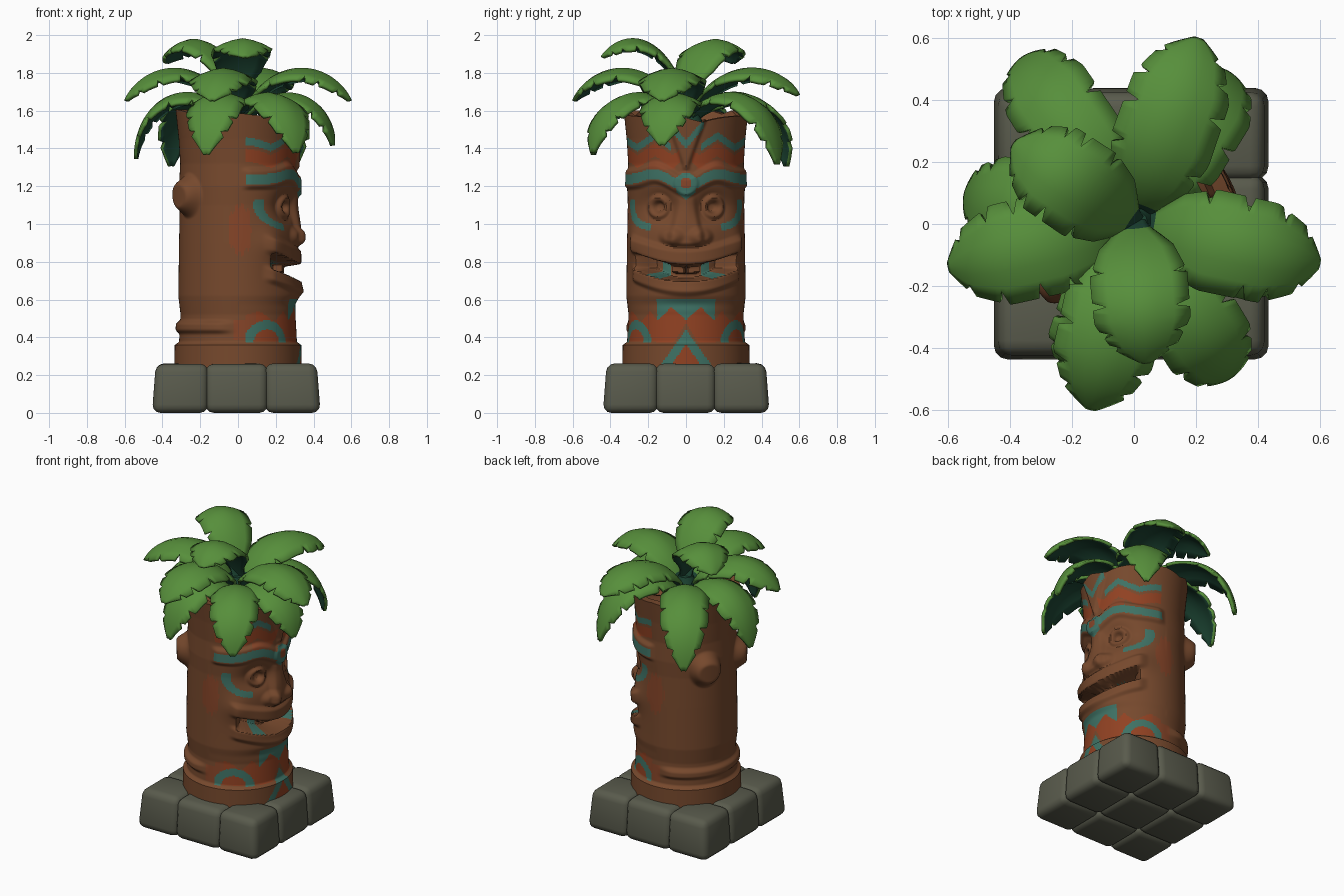
import bpy, bmesh, math, random
from math import sin, cos, pi, hypot, exp, radians
from mathutils import Vector

if "Cube" in bpy.data.objects:
    bpy.data.objects.remove(bpy.data.objects["Cube"])

rng = random.Random(4)

def mat(name, rgb):
    m = bpy.data.materials.new(name)
    m.diffuse_color = (*rgb, 1)
    m.use_nodes = True
    m.node_tree.nodes["Principled BSDF"].inputs["Base Color"].default_value = m.diffuse_color
    return m

WOOD = mat("brown wood", (0.182, 0.066, 0.026))
RED = mat("orange paint", (0.28, 0.053, 0.016))
FADED = mat("faded orange paint", (0.235, 0.058, 0.021))
TEAL = mat("teal paint", (0.048, 0.165, 0.127))
STONE = mat("grey stone", (0.1, 0.104, 0.073))
LEAF = mat("leaf green", (0.095, 0.275, 0.044))
DARK = mat("dark leaf underside", (0.012, 0.06, 0.034))

def make(name, bm, mats, angle=35):
    me = bpy.data.meshes.new(name)
    bm.to_mesh(me)
    bm.free()
    ob = bpy.data.objects.new(name, me)
    bpy.context.collection.objects.link(ob)
    for m in mats:
        me.materials.append(m)
    bpy.ops.object.select_all(action='DESELECT')
    ob.select_set(True)
    bpy.context.view_layer.objects.active = ob
    bpy.ops.object.shade_smooth_by_angle(angle=radians(angle))
    return ob

def interp(pts, x):
    for (a, fa), (b, fb) in zip(pts, pts[1:]):
        if x <= b:
            return fa + (fb - fa) * max(0, (x - a) / (b - a))
    return pts[-1][1]

def step(d, w=0.012):
    """1 where d < 0, falling smoothly to 0 at d = w."""
    t = min(1, max(0, 1 - d / w))
    return t * t * (3 - 2 * t)

def gauss(a, b):
    return exp(-a * a - b * b)

def tri(u, p):
    return 4 * abs((u / p) % 1 - 0.5) - 1

# ---- carved pole: radius and paint as functions of angle and height ----
PROFILE = [(0.24, .337), (0.36, .335), (0.375, .312), (0.45, .308), (0.52, .304), (0.62, .316), (0.9, .312),
           (1.1, .308), (1.2, .312), (1.32, .306), (1.45, .314), (1.62, .332)]

def brow_z(u):
    return 1.24 - 0.045 * exp(-(u / 0.07) ** 2) + 0.03 * exp(-((u - 0.17) / 0.07) ** 2)

def radius(th, z):
    r = interp(PROFILE, z)
    a = abs(th)
    # stubs and ledge round the back
    r += 0.065 * step(hypot((a - radians(148)) / 0.3, (z - 1.15) / 0.1) - 0.55, 0.7)
    r += 0.022 * step(abs(z - 0.455) - 0.012, 0.03) * step(1.95 - a, 0.4)
    if cos(th) < 0.02:
        return r
    u = 0.32 * abs(sin(th))
    front = step(a - 1.35, 0.2)
    # brow, forehead disc and forehead peak
    r += 0.018 * front * step(abs(z - brow_z(u)) - 0.035, 0.03)
    r += 0.008 * step(hypot(u, z - 1.215) - 0.055)
    r += 0.02 * step(u - 0.35 * max(0, z - 1.31), 0.03) * step(1.31 - z, 0.04)
    # eyes
    e = hypot(u - 0.16, z - 1.09)
    r -= 0.055 * gauss((u - 0.15) / 0.09, (z - 1.09) / 0.075)
    r += 0.03 * step(e - 0.045, 0.03) - 0.02 * step(e - 0.018, 0.018)
    # nose
    if z > 0.86:
        k = max(0, min(1, (1.16 - z) / 0.22))
        end = step(0.9 - z, 0.03)
        r += (0.008 + 0.02 * k) * step(u - 0.025 - 0.035 * k, 0.04) * end * step(z - 1.13, 0.05)
        r += 0.024 * step(hypot((u - 0.08) / 1.3, z - 0.935) - 0.02, 0.04)
    # cheeks and chin
    r += 0.02 * gauss((a - 1.0) / 0.25, (z - 0.9) / 0.08)
    r += 0.012 * gauss(u / 0.17, (z - 0.63) / 0.04)
    r -= 0.008 * gauss(u / 0.22, (z - 0.575) / 0.025)
    # lips, mouth opening and teeth
    d = z - (0.742 + 0.9 * u * u)
    lip = step(u - 0.26, 0.035)
    r += 0.022 * lip * step(abs(d - 0.082) - 0.025, 0.035)
    r += 0.022 * lip * step(abs(d + 0.075) - 0.02, 0.035)
    gap = step(u - 0.25, 0.02) * step(abs(d) - 0.03, 0.016)
    tooth = step(d * -1 - 0.002, 0.006) * step(abs(u - 0.055) - 0.045, 0.008)
    r -= gap * (0.12 - 0.05 * tooth)
    return r

def paint(th, z):
    a = abs(th)
    u = 0.32 * abs(sin(th))
    # side cheek patch
    if hypot((a - 1.53) / 0.2, (z - 0.97) / 0.13) < 1 - 0.12 * sin(th * 60):
        return 2
    if a > 1.45:
        return 2 if a < 1.65 and 0.385 < z < 0.49 else 0
    if z > 1.29:
        # forehead zigzags
        w = 0.032 * tri(u + 0.02, 0.19)
        if u < 0.09 and abs(z - 1.42 - 1.25 * u) < 0.024:
            return 3
        if u > 0.08 and abs(z - 1.435 - w) < 0.02:
            return 3
        if u > 0.03 and abs(z - 1.362 - w) < 0.034:
            return 1
        return 2 if z < 1.345 and 0.06 < u < 0.2 else 0
    if z > 1.1:
        # brow stripe and disc
        e = hypot(u, z - 1.215)
        if e < 0.028:
            return 2
        if e < 0.058 or abs(z - brow_z(u) + 0.003) < 0.027:
            return 3
        if u < 0.05 and 1.125 + 0.9 * u < z < 1.22:
            return 3
    # crescent beside the eye
    s = 0.32 * a
    if 0.8 < hypot((s - 0.18) / 0.22, (z - 1.1) / 0.125) < 1.08 and s > 0.21 and z < 1.13:
        return 3
    # painted gums
    if 0.13 < u < 0.2 and abs(z - (0.735 + 0.9 * u * u)) < 0.04:
        return 3
    if z < 0.605:
        # chevrons below the chin
        c = z + 1.5 * u
        if u < 0.16:
            if c < 0.365:
                return 1
            if c < 0.445:
                return 3
            if z > 0.525 + 0.035 * tri(u + 0.08, 0.16) and z < 0.62 - 0.1 * u:
                return 3
            return 1 if c > 0.475 and z > 0.37 else 0
        h = hypot((a - 1.05) / 0.42, (z - 0.37) / 0.12)
        if 0.6 < h < 1 and z > 0.375:
            return 3
        if 0.38 < z < 0.51 + 0.03 * tri(u, 0.1):
            return 1 if a < 1.25 else 2
    return 0

NA, NZ = 240, 200
bm = bmesh.new()
rows = []
for k in range(NZ + 1):
    row = []
    for i in range(NA):
        th = -pi + 2 * pi * i / NA
        top = 1.575 - 0.025 * cos(th) + 0.012 * tri(th + 0.4 * sin(3 * th), 1.1)
        z = 0.24 + 1.32 * k / NZ
        if z > 1.46:
            z = 1.46 + (z - 1.46) / 0.1 * (top - 1.46)
        r = radius(th, z)
        row.append(bm.verts.new((r * cos(th), r * sin(th), z)))
    rows.append(row)
# top rim stepping down to a hollow end
for f, dz in ((0.86, 0.0), (0.8, -0.05), (0.02, -0.05)):
    rows.append([bm.verts.new((v.co.x * f, v.co.y * f, v.co.z + dz)) for v in rows[NZ]])
for k in range(len(rows) - 1):
    for i in range(NA):
        j = (i + 1) % NA
        f = bm.faces.new((rows[k][i], rows[k][j], rows[k + 1][j], rows[k + 1][i]))
        if k < NZ:
            c = f.calc_center_median()
            f.material_index = paint(-pi + 2 * pi * (i + 0.5) / NA, c.z)
bm.faces.new(rows[-1])
bm.faces.new(rows[0][::-1])
make("carved_pole", bm, [WOOD, RED, FADED, TEAL])

# ---- base of nine worn stones ----
XS, YS = (-0.455, -0.165, 0.15, 0.437), (-0.44, -0.155, 0.15, 0.442)
for i in range(3):
    for j in range(3):
        bm = bmesh.new()
        bmesh.ops.create_cube(bm, size=1)
        for v in bm.verts:
            x = XS[i + (v.co.x > 0)]
            y = YS[j + (v.co.y > 0)]
            # neighbours overlap a little, outer sides lean in
            x += 0.008 * (1 if v.co.x > 0 else -1) * (abs(x) < 0.3)
            y += 0.008 * (1 if v.co.y > 0 else -1) * (abs(y) < 0.3)
            if v.co.z > 0:
                x -= 0.02 * (x > 0.4) - 0.02 * (x < -0.4)
                y -= 0.02 * (y > 0.4) - 0.02 * (y < -0.4)
            v.co = (x, y, 0.262 + rng.uniform(-0.004, 0.002) if v.co.z > 0 else 0)
        bmesh.ops.bevel(bm, geom=bm.edges[:], offset=0.045, segments=3, profile=0.5, affect='EDGES')
        make(f"base_stone_{i}_{j}", bm, [STONE], 40)

# ---- palm leaves: arched blades with slit edges ----
WIDTH = [(0, .03), (.1, .045), (.25, .12), (.42, .158), (.7, .156), (.87, .105), (1, .015)]
NT = 44

def leaf(name, x, y, tip, peak, z0, reach, scale=1.0, r0=0.02):
    R = hypot(x, y)
    d = Vector((x / R, y / R, 0))
    side = Vector((-d.y, d.x, 0))
    zc = (8 * peak - z0 - tip) / 6
    ctrl = [(r0, z0), (0.2 * R, zc), (reach * R, zc), (R, tip)]
    slits = {s: {rng.randint(*p) for p in ((15, 18), (24, 27), (32, 34), (38, 39))} for s in (-1, 1)}
    bm = bmesh.new()
    grid = []
    for k in range(NT + 1):
        t = k / NT
        b = ((1 - t) ** 3, 3 * t * (1 - t) ** 2, 3 * t * t * (1 - t), t ** 3)
        r = sum(w * c[0] for w, c in zip(b, ctrl))
        z = sum(w * c[1] for w, c in zip(b, ctrl))
        w = interp(WIDTH, t) * scale
        row = []
        for j in range(-3, 4):
            q = j / 3
            if abs(j) == 3 and k in slits[1 if j > 0 else -1]:
                q *= 0.72
            drop = w * (0.1 * abs(q) + 0.25 * q * q)
            row.append(bm.verts.new(d * (r - 0.15 * drop) + side * (w * q) + Vector((0, 0, z - drop))))
        grid.append(row)
    for k in range(NT):
        for j in range(6):
            f = bm.faces.new((grid[k][j], grid[k + 1][j], grid[k + 1][j + 1], grid[k][j + 1]))
            f.material_index = 1 if k < 5 else 0
    ob = make(name, bm, [LEAF, DARK], 40)
    m = ob.modifiers.new("thickness", 'SOLIDIFY')
    m.thickness = 0.02
    m.offset = -1
    m.material_offset = 1
    m.material_offset_rim = 0

for n, (x, y, tip) in enumerate([(0.04, -0.45, 1.89), (-0.39, 0.26, 1.86)]):
    leaf(f"upper_leaf_{n}", x, y, tip, 1.97, 1.6, 0.75, 1.0, -0.03)
for n, (x, y, tip) in enumerate([(0.21, 0.6, 1.69), (0.6, -0.13, 1.66), (-0.14, -0.6, 1.66), (-0.6, -0.14, 1.66)]):
    leaf(f"middle_leaf_{n}", x, y, tip, 1.825, 1.55, 0.8, 1.05)
for n, (x, y, tip) in enumerate([(-0.36, 0.54, 1.31), (-0.55, 0.09, 1.35), (-0.17, -0.5, 1.37),
                                 (0.31, -0.5, 1.38), (0.51, -0.13, 1.42), (0.31, 0.49, 1.32)]):
    leaf(f"lower_leaf_{n}", x, y, tip, 1.695, 1.52, 0.97, 0.95)

# ---- bundle of stalks in the middle of the crown ----
bm = bmesh.new()
bmesh.ops.create_cone(bm, cap_ends=True, segments=12, radius1=0.1, radius2=0.045, depth=0.15)
for v in bm.verts:
    v.co.z += 1.58
make("stalk_bundle", bm, [DARK])
